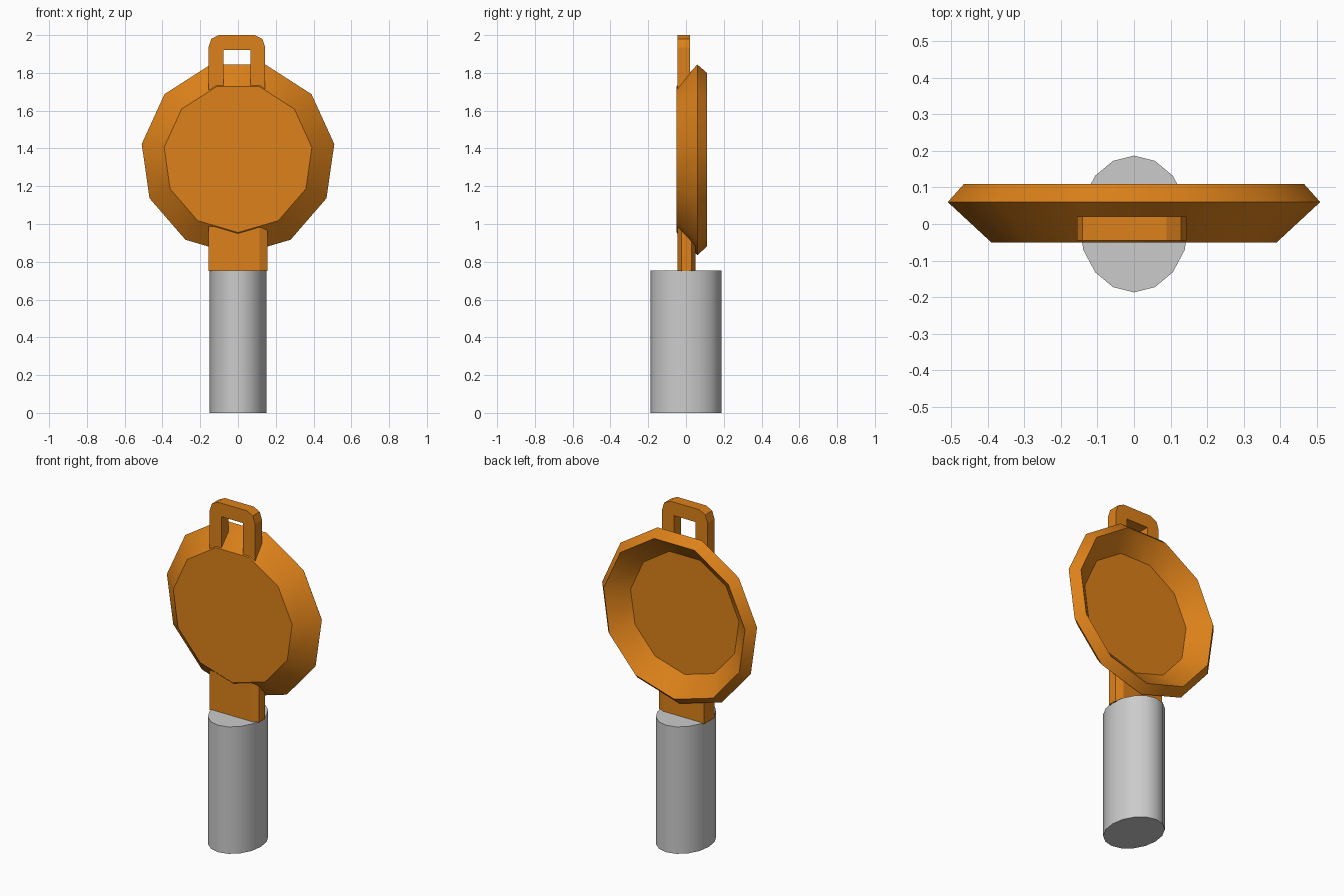
import bpy, bmesh, math

if "Cube" in bpy.data.objects:
    bpy.data.objects.remove(bpy.data.objects["Cube"])

orange = bpy.data.materials.new("orange")
orange.diffuse_color = (0.72, 0.22, 0.01, 1)
orange.use_nodes = True
orange.node_tree.nodes["Principled BSDF"].inputs["Base Color"].default_value = orange.diffuse_color


def finish(name, bm, mat=None, angle=None):
    """Turn a bmesh into a named object with clean normals and shading."""
    bmesh.ops.recalc_face_normals(bm, faces=bm.faces)
    mesh = bpy.data.meshes.new(name)
    bm.to_mesh(mesh)
    bm.free()
    ob = bpy.data.objects.new(name, mesh)
    bpy.context.collection.objects.link(ob)
    if mat:
        mesh.materials.append(mat)
    if angle:
        bpy.ops.object.select_all(action='DESELECT')
        ob.select_set(True)
        bpy.context.view_layer.objects.active = ob
        bpy.ops.object.shade_smooth_by_angle(angle=math.radians(angle))
    return ob


def loft(rings):
    """Skin matching rings of points and cap both ends."""
    bm = bmesh.new()
    loops = [[bm.verts.new(p) for p in ring] for ring in rings]
    n = len(loops[0])
    for a, b in zip(loops, loops[1:]):
        for i in range(n):
            j = (i + 1) % n
            bm.faces.new((a[i], a[j], b[j], b[i]))
    bm.faces.new(loops[0])
    bm.faces.new(loops[-1])
    return bm


# Grip: 16-sided oval column
grip = [(0.15 * math.sin(k * math.pi / 8), 0.187 * math.cos(k * math.pi / 8)) for k in range(16)]
finish("grip", loft([[(x, y, z) for x, y in grip] for z in (0, 0.755)]), angle=35)

# Dish: 11-sided hollow bowl, profile of (radius, y) from front face to inner floor
SIDES, CENTRE_Z = 11, 1.35
profile = [(0.395, -0.05), (0.515, 0.06), (0.47, 0.11), (0.36, 0.012)]
angles = [2 * math.pi * k / SIDES for k in range(SIDES)]
finish("dish", loft([[(r * math.sin(a), y, CENTRE_Z - r * math.cos(a)) for a in angles]
                     for r, y in profile]), orange, 35)

# Neck: block chamfered on one side, its top sloping back into the dish wall
neck = [(-0.155, -0.045), (0.115, -0.045), (0.155, -0.025),
        (0.155, 0.03), (0.115, 0.05), (-0.155, 0.05)]
finish("neck", loft([[(x, y, 0.75) for x, y in neck],
                     [(x, y, 0.94 - 1.05 * y) for x, y in neck]]), orange)

# Hanging loop: arch extruded in depth, legs sunk into the dish wall
half = [(0.15, 1.71), (0.15, 1.935), (0.135, 1.98), (0.095, 2.0)]
inner = [(0.072, 1.92), (0.072, 1.73)]
shift = -0.006
outer_path = half + [(-x, z) for x, z in reversed(half)]
inner_path = [(-x, z) for x, z in reversed(inner)] + inner
outline = [(x + shift, z) for x, z in outer_path + inner_path]
finish("hanging_loop", loft([[(x, y, z) for x, z in outline] for y in (-0.045, 0.02)]), orange)
